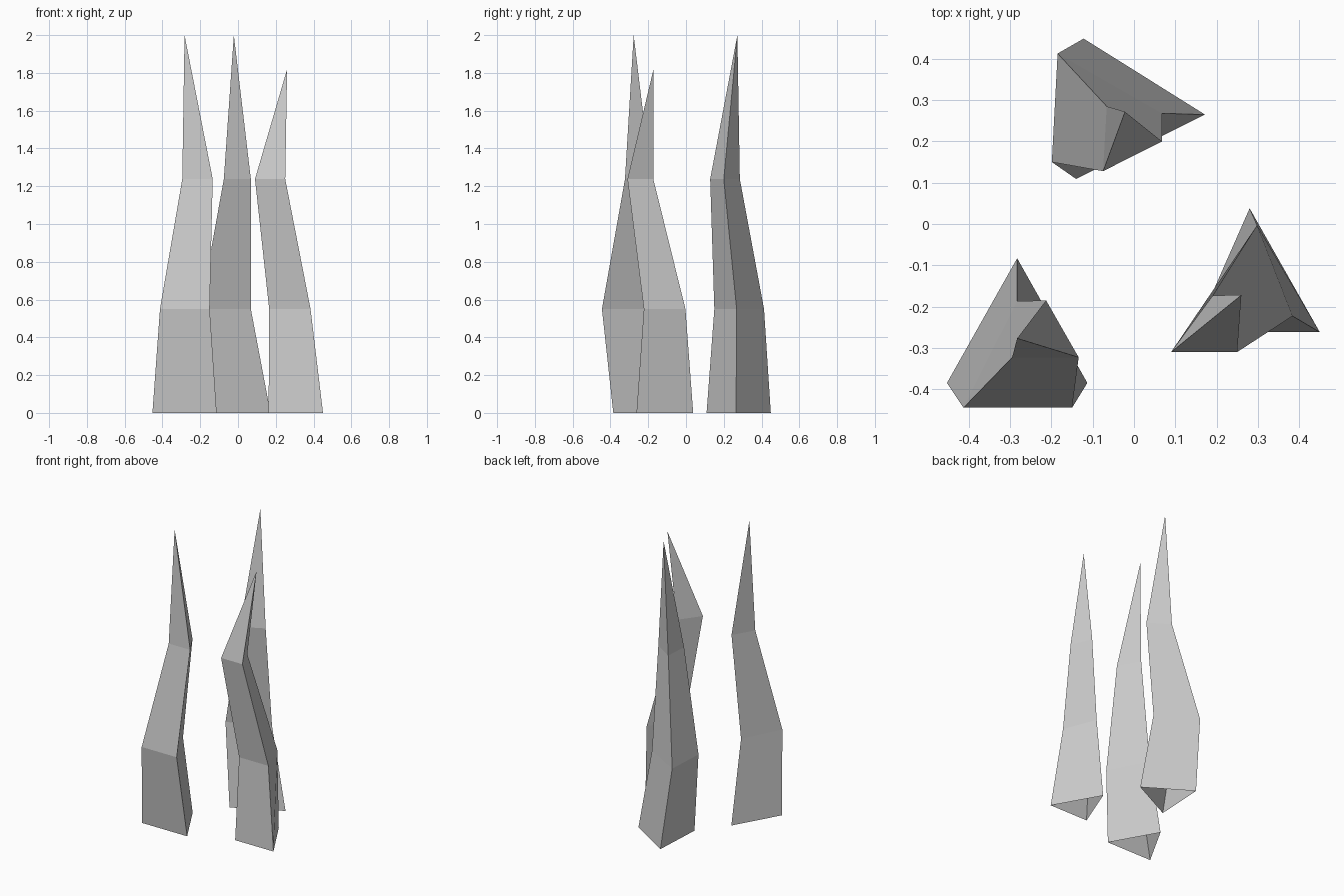
import bpy, bmesh


def spike(name, sections, tip):
    """Three-sided open-bottomed spike: stacked triangles joined up to a tip."""
    bm = bmesh.new()
    rings = [[bm.verts.new((x, y, z)) for x, y in tri]
             for z, tri in zip((0, 0.55, 1.238), sections)]
    top = bm.verts.new(tip)
    for i in range(3):
        j = (i + 1) % 3
        for lo, hi in zip(rings, rings[1:]):
            bm.faces.new((lo[i], lo[j], hi[j], hi[i]))
        bm.faces.new((rings[-1][i], rings[-1][j], top))
    mesh = bpy.data.meshes.new(name)
    bm.to_mesh(mesh)
    bm.free()
    bpy.context.collection.objects.link(bpy.data.objects.new(name, mesh))


# Front left spike
spike("left_spike", [
    [(-0.453, -0.385), (-0.113, -0.385), (-0.283, -0.083)],
    [(-0.413, -0.445), (-0.15, -0.445), (-0.283, -0.187)],
    [(-0.295, -0.323), (-0.134, -0.323), (-0.213, -0.185)],
], (-0.283, -0.277, 2.0))

# Front right spike, shorter
spike("right_spike", [
    [(0.162, -0.262), (0.45, -0.262), (0.28, 0.038)],
    [(0.165, -0.223), (0.384, -0.223), (0.298, -0.003)],
    [(0.09, -0.31), (0.25, -0.31), (0.191, -0.173)],
], (0.26, -0.172, 1.82))

# Back spike, turned sideways
spike("back_spike", [
    [(0.172, 0.265), (-0.122, 0.449), (-0.14, 0.109)],
    [(0.068, 0.268), (-0.185, 0.413), (-0.199, 0.15)],
    [(0.068, 0.2), (-0.066, 0.285), (-0.075, 0.128)],
], (-0.022, 0.272, 2.0))
